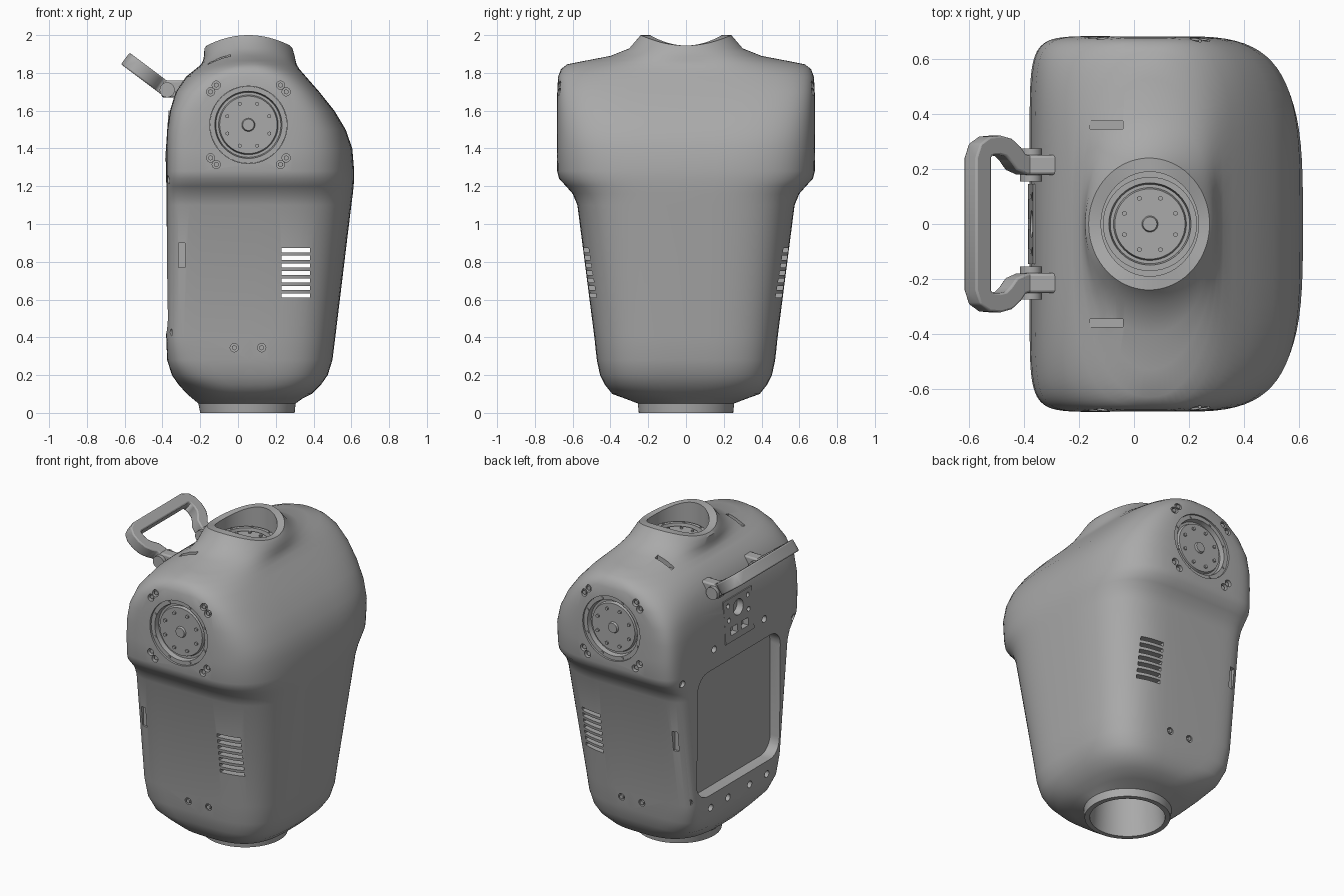
import bpy, bmesh
from math import sin, cos, pi, tau, radians
from mathutils import Vector, Matrix

if "Cube" in bpy.data.objects:
    bpy.data.objects.remove(bpy.data.objects["Cube"])

grey = bpy.data.materials.new("shell_grey")
grey.use_nodes = True
grey.diffuse_color = (0.4, 0.4, 0.4, 1)
grey.node_tree.nodes["Principled BSDF"].inputs["Base Color"].default_value = (0.4, 0.4, 0.4, 1)


def finish(name, bm, angle=35, bevel=0):
    bmesh.ops.recalc_face_normals(bm, faces=bm.faces)
    mesh = bpy.data.meshes.new(name)
    bm.to_mesh(mesh)
    bm.free()
    ob = bpy.data.objects.new(name, mesh)
    bpy.context.collection.objects.link(ob)
    mesh.materials.append(grey)
    if bevel:
        mod = ob.modifiers.new("soft_edges", "BEVEL")
        mod.width, mod.segments = bevel, 2
    smooth(ob, angle)
    return ob


def smooth(ob, angle=35):
    bpy.ops.object.select_all(action="DESELECT")
    ob.select_set(True)
    bpy.context.view_layer.objects.active = ob
    bpy.ops.object.shade_smooth_by_angle(angle=radians(angle))


def loft(bm, rings):
    """Skin a list of closed rings and cap both ends."""
    loops = [[bm.verts.new(p) for p in ring] for ring in rings]
    n = len(loops[0])
    for a, b in zip(loops, loops[1:]):
        for i in range(n):
            j = (i + 1) % n
            bm.faces.new((a[i], a[j], b[j], b[i]))
    bm.faces.new(loops[0])
    bm.faces.new(loops[-1])


def box(bm, lo, hi, turn=None):
    lo, hi = Vector(lo), Vector(hi)
    mat = Matrix.Translation((lo + hi) / 2) @ (turn or Matrix()) @ Matrix.Diagonal((*(hi - lo), 1))
    bmesh.ops.create_cube(bm, size=1, matrix=mat)


def rod(bm, centre, axis, radius, length, sides=16):
    rot = Vector(axis).to_track_quat("Z", "Y").to_matrix().to_4x4()
    bmesh.ops.create_cone(bm, cap_ends=True, segments=sides, radius1=radius, radius2=radius,
                          depth=length, matrix=Matrix.Translation(centre) @ rot)


# Torso sections: height, back x, chest x, half width, corner squareness
SECTIONS = [
    (.35, -.14, .24, .2, 2), (0, -.17, .27, .22, 2), (0, -.2, .3, .25, 2),
    (.05, -.21, .305, .255, 2), (.075, -.24, .34, .32, 2.5), (.1, -.27, .39, .39, 3),
    (.15, -.315, .44, .43, 4), (.2, -.35, .475, .455, 6), (.28, -.375, .5, .472, 8),
    (.4, -.38, .515, .485, 10), (1.1, -.38, .6, .575, 10), (1.16, -.38, .608, .6, 10),
    (1.2, -.38, .612, .635, 10), (1.24, -.38, .615, .672, 10), (1.28, -.38, .615, .682, 10),
    (1.4, -.38, .605, .684, 10), (1.5, -.375, .57, .684, 10), (1.6, -.36, .51, .684, 9),
    (1.7, -.33, .43, .682, 6), (1.78, -.275, .36, .677, 4), (1.82, -.225, .325, .662, 3),
    (1.845, -.195, .31, .63, 2.3), (1.865, -.185, .305, .53, 2), (1.89, -.18, .3, .4, 2),
    (1.93, -.178, .288, .3, 2), (2, -.165, .275, .24, 2), (2, -.12, .235, .19, 2),
    (1.84, -.12, .235, .19, 2),
]


def section(z, x0, x1, half, square, count=80):
    mid, reach = (x0 + x1) / 2, (x1 - x0) / 2
    chest = min(square, 3.4 + max(0, z - 1.3) * 3)
    ring = []
    for i in range(count):
        c, s = cos(tau * i / count), sin(tau * i / count)
        e = 2 / (chest if c > 0 else square)
        x = mid + reach * abs(c) ** e * (1 if c > 0 else -1)
        y = half * abs(s) ** e * (1 if s > 0 else -1)
        dip = .055 * c * c if z > 1.95 else 0      # saddle-shaped neck rim
        ring.append((x, y, z - dip))
    return ring


bm = bmesh.new()
loft(bm, [section(*row) for row in SECTIONS])
torso = finish("torso_shell", bm)

# Thin service plate on the back
bm = bmesh.new()
box(bm, (-.377, -.145, 1.33), (-.368, .145, 1.6), Matrix.Rotation(radians(4), 4, "Y"))
plate = finish("service_plate", bm)

# Everything cut out of the shell
SHOULDER = Vector((.055, 0, 1.525))
bolt_spots = [(SHOULDER.x + sx * a, SHOULDER.z + sz * b)
              for sx in (-1, 1) for sz in (-1, 1) for a, b in ((.2, .175), (.17, .21))]
bm = bmesh.new()
for k in range(7):                                  # vents run right through
    z = .61 + .04 * k
    box(bm, (.23, -.8, z), (.38, .8, z + .022))
for s in (-1, 1):
    rod(bm, (SHOULDER.x, s * .72, SHOULDER.z), (0, 1, 0), .205, .2, 48)
    for x, z in bolt_spots:
        rod(bm, (x, s * .69, z), (0, 1, 0), .022, .08)
    for x in (-.02, .125):
        rod(bm, (x, s * .49, .345), (0, 1, 0), .022, .07)
    box(bm, (-.315, s * .55 - .04, .77), (-.28, s * .55 + .04, .9))
    box(bm, (-.16, s * .36 - .014, 1.84), (-.04, s * .36 + .014, 1.95))
    for y, z in ((.565, 1.235), (.465, .425), (.255, 1.345), (.285, .335), (.11, .335)):
        rod(bm, (-.38, s * y, z), (1, 0, 0), .022, .06)
    box(bm, (-.42, s * .055 - .035, 1.37), (-.345, s * .055 + .035, 1.42))
    for z in (1.47, 1.56):
        rod(bm, (-.375, s * .1, z), (1, 0, 0), .015, .06)
rod(bm, (-.37, 0, 1.52), (1, 0, 0), .05, .08, 24)
# rounded hatch recess
outline = [(sy * .32 + .1 * cos(a), .82 + sz * .3 + .1 * sin(a))
           for sy, sz, q in ((1, 1, 0), (-1, 1, 1), (-1, -1, 2), (1, -1, 3))
           for a in [(q + k / 6) * pi / 2 for k in range(7)]]
loft(bm, [[(x, y, z) for y, z in outline] for x in (-.45, -.305)])
cutter = finish("cutter", bm)
cutter.hide_render = True

for ob in (torso, plate):
    mod = ob.modifiers.new("openings", "BOOLEAN")
    mod.object, mod.solver = cutter, "EXACT"
    bpy.context.view_layer.update()
    deps = bpy.context.evaluated_depsgraph_get()
    cut = bpy.data.meshes.new_from_object(ob.evaluated_get(deps))
    ob.modifiers.clear()
    ob.data = cut
    smooth(ob)
bpy.data.objects.remove(cutter)


# Round joint couplings: radius and depth along the axis
COUPLING = [(.204, -.07), (.204, 0), (.178, 0), (.172, -.03), (.158, -.03),
            (.152, -.012), (.035, -.012), (.03, 0)]


def coupling(name, place, axis, scale=1):
    bm = bmesh.new()
    loft(bm, [[(r * cos(tau * i / 48), r * sin(tau * i / 48), d) for i in range(48)]
              for r, d in COUPLING])
    for k in range(8):
        a = tau * (k + .5) / 8
        rod(bm, (.12 * cos(a), .12 * sin(a), -.01), (0, 0, 1), .011, .016, 6)
        rod(bm, (.19 * cos(a), .19 * sin(a), 0), (0, 0, 1), .009, .01, 6)
    rot = Vector(axis).to_track_quat("Z", "Y").to_matrix().to_4x4()
    bm.transform(Matrix.Translation(place) @ rot @ Matrix.Scale(scale, 4))
    finish(name, bm)


coupling("right_shoulder_coupling", (SHOULDER.x, -.671, SHOULDER.z), (0, -1, 0))
coupling("left_shoulder_coupling", (SHOULDER.x, .671, SHOULDER.z), (0, 1, 0))
coupling("neck_coupling", (.058, 0, 1.875), (0, 0, 1), .84)

# Bolt heads seated in the shoulder and hip holes
bm = bmesh.new()
for s in (-1, 1):
    for x, z in bolt_spots:
        rod(bm, (x, s * .655, z), (0, 1, 0), .014, .03, 6)
    for x in (-.02, .125):
        rod(bm, (x, s * .465, .345), (0, 1, 0), .014, .03, 6)
finish("bolt_heads", bm)

# Carry handle swept in a tilted plane
out, up, side = Vector((-.8, 0, .6)), Vector((.6, 0, .8)), Vector((0, 1, 0))
half = [(0, .215), (.04, .215), (.07, .225), (.095, .255), (.125, .278), (.165, .287),
        (.205, .284), (.23, .27), (.242, .24)]
path = half + [(u, -y) for u, y in reversed(half)]
points = [Vector((-.375, 0, 1.71)) + out * u + side * y for u, y in path]
rings = []
for i, p in enumerate(points):
    along = (points[min(i + 1, len(points) - 1)] - points[max(i - 1, 0)]).normalized()
    across = along.cross(up) * .035
    rings.append([p + across * a + up * b * .038 for a, b in ((1, 1), (-1, 1), (-1, -1), (1, -1))])
bm = bmesh.new()
loft(bm, rings)
finish("carry_handle", bm, 40, .008)

# Hinge lugs and pins
bm = bmesh.new()
for s in (-1, 1):
    box(bm, (-.405, s * .215 - .036, 1.67), (-.27, s * .215 + .036, 1.76))
finish("handle_hinges", bm, 40, .01)
bm = bmesh.new()
for s in (-1, 1):
    rod(bm, (-.375, s * .215, 1.71), (0, 1, 0), .04, .12, 20)
finish("hinge_pins", bm)
